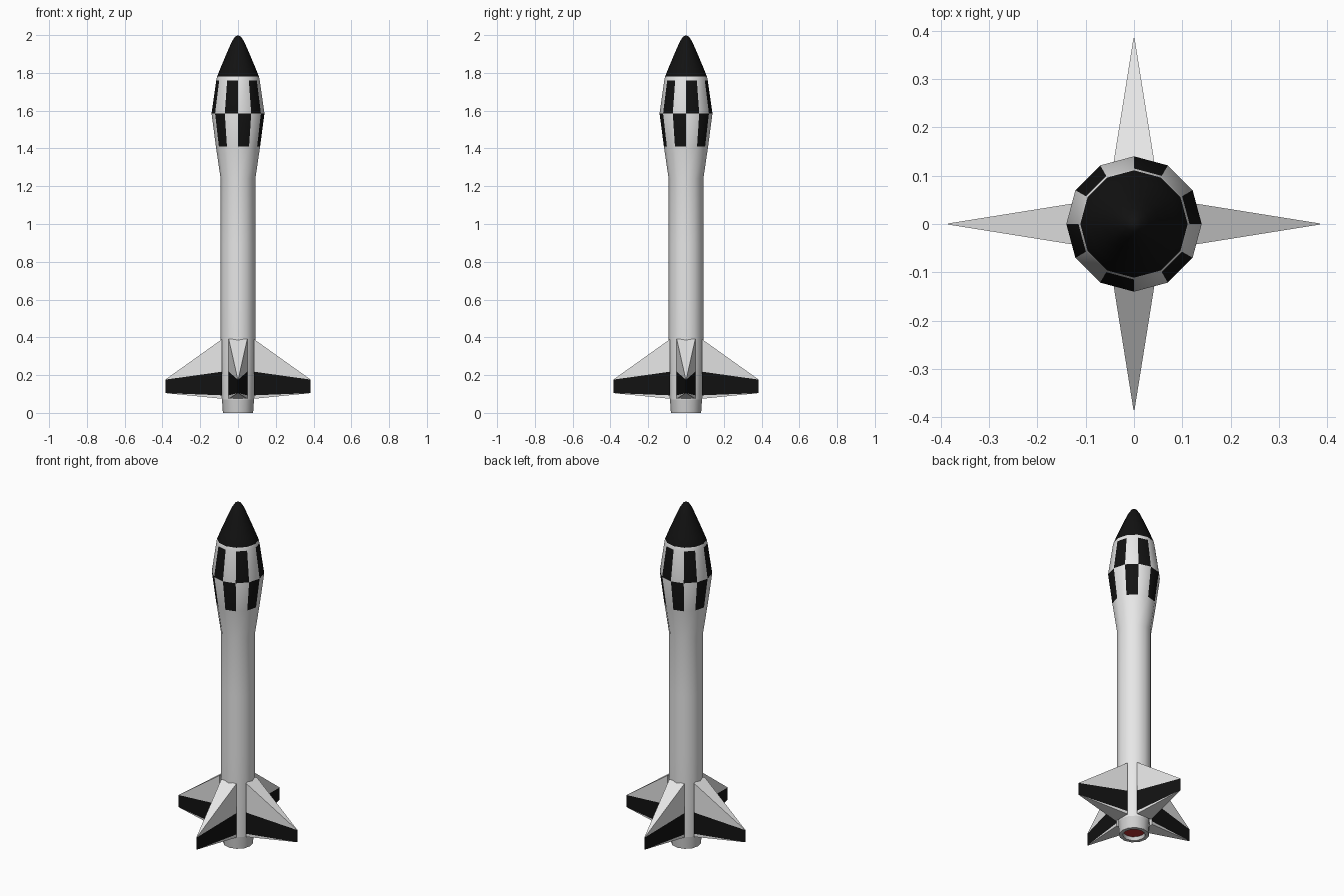
import bpy, bmesh, math
from mathutils import Matrix

if "Cube" in bpy.data.objects:
    bpy.data.objects.remove(bpy.data.objects["Cube"])


def material(name, rgb):
    m = bpy.data.materials.new(name)
    m.diffuse_color = (*rgb, 1)
    m.use_nodes = True
    m.node_tree.nodes["Principled BSDF"].inputs["Base Color"].default_value = m.diffuse_color
    return m


WHITE = material("white paint", (0.8, 0.8, 0.8))
BLACK = material("black paint", (0.006, 0.006, 0.006))
GREY = material("light grey", (0.62, 0.62, 0.62))
RED = material("nozzle red", (0.5, 0.03, 0.03))
SIDES = 12


def finish(name, bm, mats):
    bmesh.ops.recalc_face_normals(bm, faces=bm.faces)
    me = bpy.data.meshes.new(name)
    bm.to_mesh(me)
    bm.free()
    ob = bpy.data.objects.new(name, me)
    bpy.context.collection.objects.link(ob)
    for m in mats:
        me.materials.append(m)
    bpy.ops.object.select_all(action='DESELECT')
    ob.select_set(True)
    bpy.context.view_layer.objects.active = ob
    bpy.ops.object.shade_smooth_by_angle(angle=math.radians(38))
    return ob


def lathe(name, profile, mats, rule):
    """Rings of 12 points from (radius, z); rule(row, side) picks the material."""
    bm = bmesh.new()
    rings = []
    for r, z in profile:
        if r == 0:
            rings.append([bm.verts.new((0, 0, z))] * SIDES)
        else:
            rings.append([bm.verts.new((r * math.cos(math.tau * i / SIDES),
                                        r * math.sin(math.tau * i / SIDES), z))
                          for i in range(SIDES)])
    for row in range(len(rings) - 1):
        a, b = rings[row], rings[row + 1]
        for i in range(SIDES):
            j = (i + 1) % SIDES
            loop = list(dict.fromkeys((a[i], a[j], b[j], b[i])))
            bm.faces.new(loop).material_index = rule(row, i)
    return finish(name, bm, mats)


# Body, with checked shoulder and black nose
body = [(0.085, 0.07), (0.092, 0.39), (0.092, 0.56), (0.092, 0.9), (0.092, 1.24),
        (0.117, 1.41), (0.14, 1.585), (0.115, 1.76), (0.111, 1.78),
        (0.093, 1.825), (0.074, 1.87), (0.053, 1.92), (0.033, 1.965),
        (0.016, 1.991), (0, 2.0)]


def body_paint(row, side):
    if row >= 8:
        return 1
    if row == 6:
        return 1 - side % 2
    if row == 5:
        return side % 2
    return 0


lathe("rocket_body", body, [WHITE, BLACK], body_paint)

# Engine nozzle: outer skirt, flat rim, recess and red throat
nozzle = [(0.085, 0.075), (0.08, 0.0), (0.06, 0.0), (0.056, 0.02), (0, 0.02)]
lathe("engine_nozzle", nozzle, [GREY, RED], lambda row, side: int(row == 3))

# Four wedge fins, tapering from a thick root to a thin tip
ROOT_X, ROOT_W, TIP_X, TIP_W = 0.085, 0.049, 0.385, 0.001
for k, name in enumerate(("right", "back", "left", "front")):
    bm = bmesh.new()
    columns = []
    for s in (-1, 1):
        root = [bm.verts.new((ROOT_X, s * ROOT_W, z)) for z in (0.075, 0.093, 0.218, 0.39)]
        tip = [bm.verts.new((TIP_X, s * TIP_W, z)) for z in (0.105, 0.176)]
        bm.faces.new((root[0], root[1], tip[0]))
        bm.faces.new((root[1], root[2], tip[1], tip[0])).material_index = 1
        bm.faces.new((root[2], root[3], tip[1]))
        columns.append((root, tip))
    (ra, ta), (rb, tb) = columns
    bm.faces.new((ta[0], ta[1], tb[1], tb[0])).material_index = 1  # tip edge
    bm.faces.new((ra[3], rb[3], tb[1], ta[1]))                     # leading face
    bm.faces.new((ra[0], rb[0], tb[0], ta[0]))                     # underside
    bm.faces.new(ra + rb[::-1])                                    # root
    bm.transform(Matrix.Rotation(k * math.pi / 2, 4, 'Z'))
    finish("fin_" + name, bm, [WHITE, BLACK])
